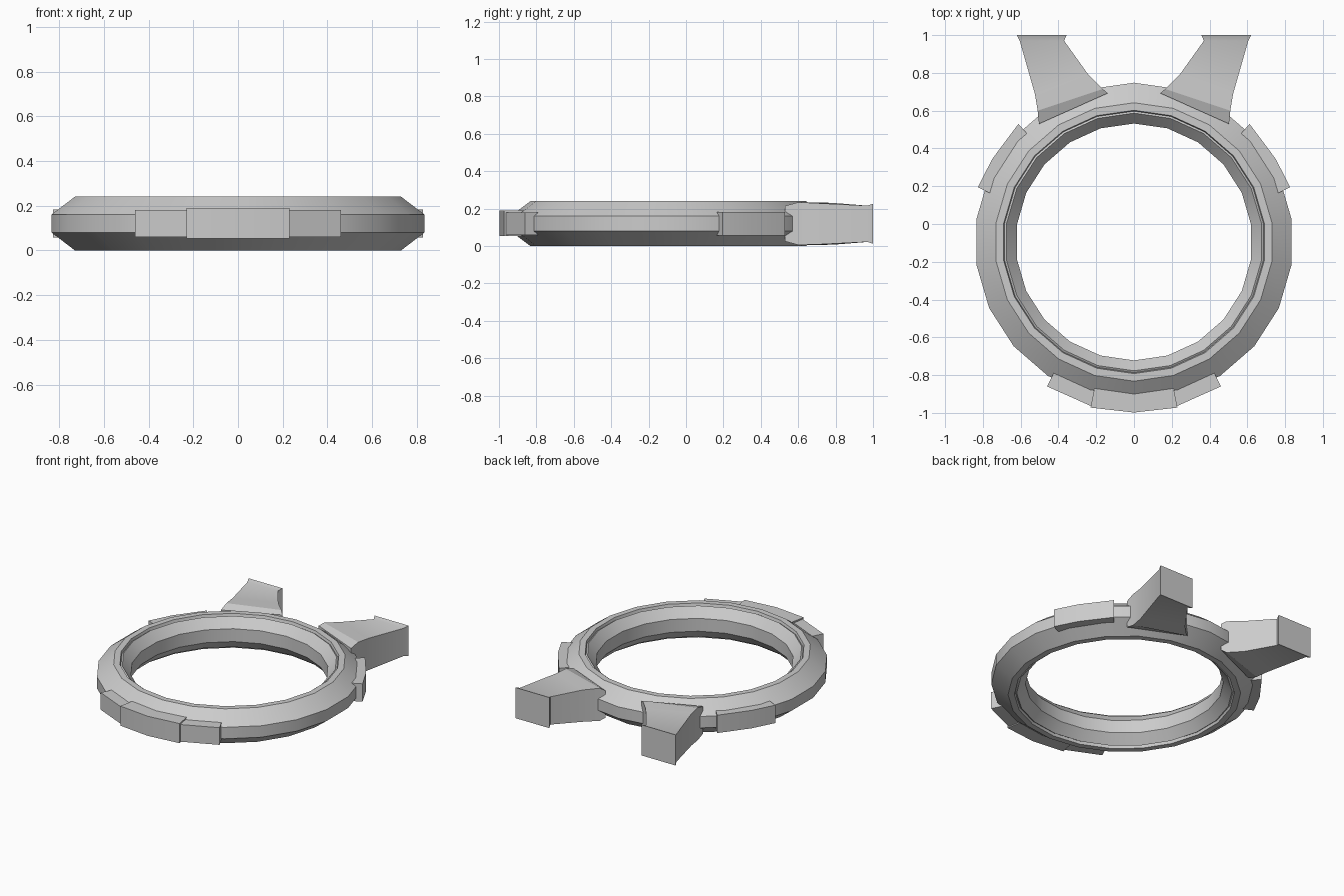
import bpy, bmesh, math

if "Cube" in bpy.data.objects:
    bpy.data.objects.remove(bpy.data.objects["Cube"])

CY = -0.095   # ring centre in y
SIDES = 22


def finish(name, bm, mirror=False):
    bmesh.ops.recalc_face_normals(bm, faces=bm.faces)
    me = bpy.data.meshes.new(name)
    bm.to_mesh(me)
    bm.free()
    ob = bpy.data.objects.new(name, me)
    bpy.context.collection.objects.link(ob)
    if mirror:
        m = ob.modifiers.new("Mirror", 'MIRROR')
        m.use_mirror_merge = False
    bpy.ops.object.select_all(action='DESELECT')
    ob.select_set(True)
    bpy.context.view_layer.objects.active = ob
    bpy.ops.object.shade_smooth_by_angle(angle=math.radians(22))
    return ob


def loft(bm, loops, closed=False):
    """Bridge equal-length loops of points; cap the ends unless closed."""
    rings = [[bm.verts.new(p) for p in lp] for lp in loops]
    n = len(rings[0])
    for i in range(len(rings) if closed else len(rings) - 1):
        a, b = rings[i], rings[(i + 1) % len(rings)]
        for j in range(n):
            k = (j + 1) % n
            bm.faces.new((a[j], a[k], b[k], b[j]))
    if not closed:
        bm.faces.new(rings[0])
        bm.faces.new(rings[-1])


def plate(name, outer, inner, z0, z1, mirror=False):
    """Curved pad: loft of quads between outer and inner outlines."""
    bm = bmesh.new()
    loft(bm, [[(*o, z0), (*o, z1), (*i, z1), (*i, z0)] for o, i in zip(outer, inner)])
    return finish(name, bm, mirror)


# Ring: symmetric bevelled profile swept round 22 sides
half = [(0.843, 0.16), (0.737, 0.24), (0.697, 0.24), (0.692, 0.222),
        (0.682, 0.228), (0.627, 0.165)]
profile = half + [(r, 0.24 - z) for r, z in reversed(half)]
bm = bmesh.new()
loops = []
for s in range(SIDES):
    a = math.pi / 2 + 2 * math.pi * s / SIDES
    loops.append([(r * math.cos(a), CY + r * math.sin(a), z) for r, z in profile])
loft(bm, loops, closed=True)
finish("ring", bm)

# Front pads: taller middle one and a lower one on each side
plate("front_middle_pad", [(-0.23, -0.972), (0, -0.998), (0.23, -0.972)],
      [(-0.21, -0.87), (0, -0.9), (0.21, -0.87)], 0.053, 0.19)
plate("front_side_pad", [(0.225, -0.965), (0.46, -0.86)],
      [(0.21, -0.87), (0.42, -0.78)], 0.06, 0.18, True)

# Rear side pads
plate("side_pad", [(0.612, 0.53), (0.75, 0.345), (0.827, 0.195)],
      [(0.55, 0.46), (0.685, 0.29), (0.755, 0.16)], 0.057, 0.182, True)

# Arms: lofted from the ring to a flared square end
sections = [  # outer x, y, inner x, y, z low, z high
    (0.503, 0.53, 0.14, 0.692, 0.025, 0.215),
    (0.510, 0.60, 0.165, 0.715, 0.006, 0.234),
    (0.525, 0.69, 0.245, 0.795, 0.008, 0.230),
    (0.605, 0.97, 0.370, 0.97, 0.022, 0.216),
    (0.620, 1.00, 0.357, 1.00, 0.012, 0.226),
]
bm = bmesh.new()
loft(bm, [[(ox, oy, lo), (ox, oy, hi), (ix, iy, hi), (ix, iy, lo)]
          for ox, oy, ix, iy, lo, hi in sections])
finish("arm", bm, True)
